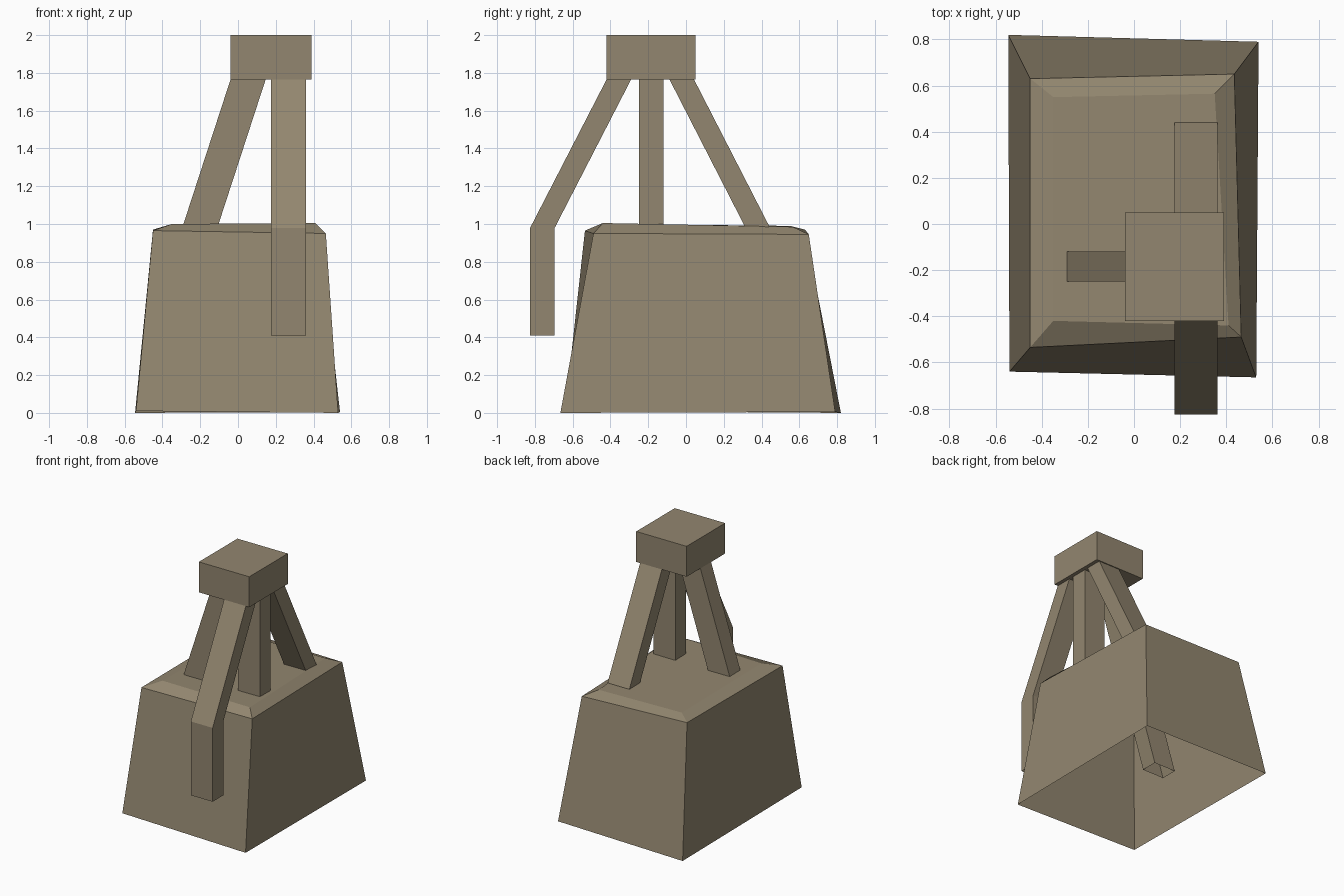
import bpy

if "Cube" in bpy.data.objects:
    bpy.data.objects.remove(bpy.data.objects["Cube"])

mat = bpy.data.materials.new("weathered_stone")
mat.diffuse_color = (0.29, 0.24, 0.16, 1)
mat.use_nodes = True
mat.node_tree.nodes["Principled BSDF"].inputs["Base Color"].default_value = mat.diffuse_color


def loft(name, rings, cap_bottom=False, cap_top=False):
    """Skin four-cornered rings, listed from bottom to top."""
    verts = [v for r in rings for v in r]
    faces = []
    for k in range(len(rings) - 1):
        for i in range(4):
            a, b = 4 * k + i, 4 * k + (i + 1) % 4
            faces.append((a, b, b + 4, a + 4))
    n = len(verts)
    if cap_bottom:
        faces.append((3, 2, 1, 0))
    if cap_top:
        faces.append((n - 4, n - 3, n - 2, n - 1))
    me = bpy.data.meshes.new(name)
    me.from_pydata(verts, [], faces)
    me.materials.append(mat)
    ob = bpy.data.objects.new(name, me)
    bpy.context.collection.objects.link(ob)
    return ob


def rect(x0, x1, y0, y1, z):
    return [(x0, y0, z), (x1, y0, z), (x1, y1, z), (x0, y1, z)]


# Irregular tapered block, open underneath, with a chamfered top
loft("block", [
    [(-0.54, -0.64, 0.01), (0.53, -0.665, 0), (0.54, 0.79, 0.005), (-0.545, 0.82, 0)],
    [(-0.45, -0.535, 0.965), (0.465, -0.49, 0.95), (0.435, 0.65, 0.945), (-0.45, 0.63, 0.97)],
    [(-0.35, -0.42, 1.0), (0.41, -0.44, 1.005), (0.35, 0.565, 0.985), (-0.35, 0.55, 0.99)],
], cap_top=True)

# Cap on top of the legs
loft("cap", [rect(-0.04, 0.39, -0.42, 0.05, 1.765), rect(-0.04, 0.39, -0.42, 0.05, 2.0)], True, True)

# Legs: rings as (x centre, y centre, z), all with the same cross-section
legs = {
    "front_leg": [(0.268, -0.76, 0.41), (0.268, -0.76, 0.98), (0.268, -0.353, 1.77)],
    "back_leg": [(0.268, 0.375, 0.41), (0.268, 0.375, 0.99), (0.268, -0.025, 1.77)],
    "left_leg": [(-0.388, -0.184, 0.41), (0.055, -0.184, 1.77)],
    "right_leg": [(0.268, -0.184, 0.41), (0.268, -0.184, 1.77)],
}
for name, path in legs.items():
    loft(name, [rect(x - 0.093, x + 0.093, y - 0.065, y + 0.065, z) for x, y, z in path])
